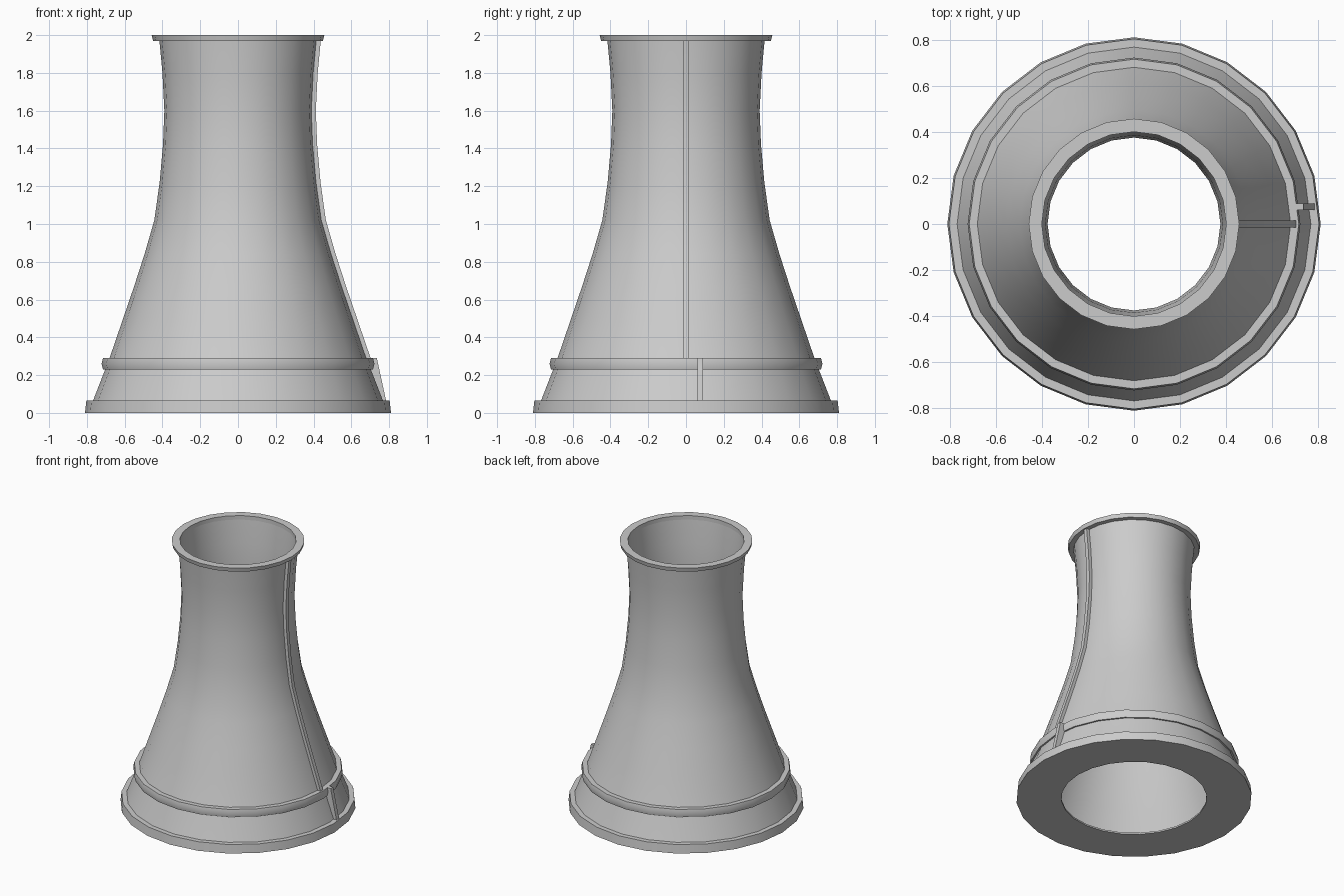
import bpy, bmesh, math

if "Cube" in bpy.data.objects:
    bpy.data.objects.remove(bpy.data.objects["Cube"])

SIDES = 24


def finish(name, bm, smooth=True):
    bmesh.ops.recalc_face_normals(bm, faces=bm.faces)
    mesh = bpy.data.meshes.new(name)
    bm.to_mesh(mesh)
    bm.free()
    obj = bpy.data.objects.new(name, mesh)
    bpy.context.collection.objects.link(obj)
    if smooth:
        bpy.ops.object.select_all(action='DESELECT')
        bpy.context.view_layer.objects.active = obj
        obj.select_set(True)
        bpy.ops.object.shade_smooth_by_angle(angle=math.radians(30))
    return obj


def lathe(name, profile):
    """Revolve a closed (radius, z) outline around z."""
    bm = bmesh.new()
    rings = []
    for i in range(SIDES):
        a = 2 * math.pi * i / SIDES
        rings.append([bm.verts.new((r * math.cos(a), r * math.sin(a), z)) for r, z in profile])
    n = len(profile)
    for i in range(SIDES):
        a, b = rings[i], rings[(i + 1) % SIDES]
        for j in range(n):
            k = (j + 1) % n
            bm.faces.new((a[j], b[j], b[k], a[k]))
    return finish(name, bm)


def strip(name, outer, inner, y0, y1):
    """Narrow strip following two (x, z) lines, between y0 and y1."""
    bm = bmesh.new()
    rows = [[bm.verts.new(p) for p in ((xi, y0, zi), (xo, y0, zo), (xo, y1, zo), (xi, y1, zi))]
            for (xo, zo), (xi, zi) in zip(outer, inner)]
    for a, b in zip(rows, rows[1:]):
        for j in range(4):
            k = (j + 1) % 4
            bm.faces.new((a[j], a[k], b[k], b[j]))
    bm.faces.new(rows[0])
    bm.faces.new(rows[-1])
    return finish(name, bm)


# Thin waisted tower wall
wall = [(0.785, 0.02), (0.68, 0.29), (0.615, 0.48), (0.55, 0.67), (0.495, 0.84), (0.443, 1.02),
        (0.415, 1.22), (0.397, 1.42), (0.39, 1.6), (0.4, 1.8), (0.417, 1.98)]
lathe("tower_wall", wall + [(r - 0.015, z) for r, z in reversed(wall)])

# Rim around the mouth
lathe("top_rim", [(0.40, 1.97), (0.45, 1.97), (0.457, 2.0), (0.40, 2.0)])

# Band above the foot
lathe("lower_band", [(0.69, 0.23), (0.715, 0.23), (0.722, 0.26), (0.715, 0.29), (0.668, 0.29)])

# Foot ring with its wide flat underside
lathe("base_ring", [(0.50, 0.0), (0.81, 0.0), (0.803, 0.065), (0.755, 0.065),
                    (0.765, 0.012), (0.50, 0.012)])

# Ladder strip up the right side
path = [(r, z) for r, z in wall[1:]]
strip("ladder", [(r + 0.022, z) for r, z in path], [(r - 0.005, z) for r, z in path], -0.015, 0.015)

# Short lower ladder between foot and band
strip("lower_ladder", [(0.785, 0.06), (0.735, 0.29)], [(0.75, 0.06), (0.68, 0.29)], 0.06, 0.09)
